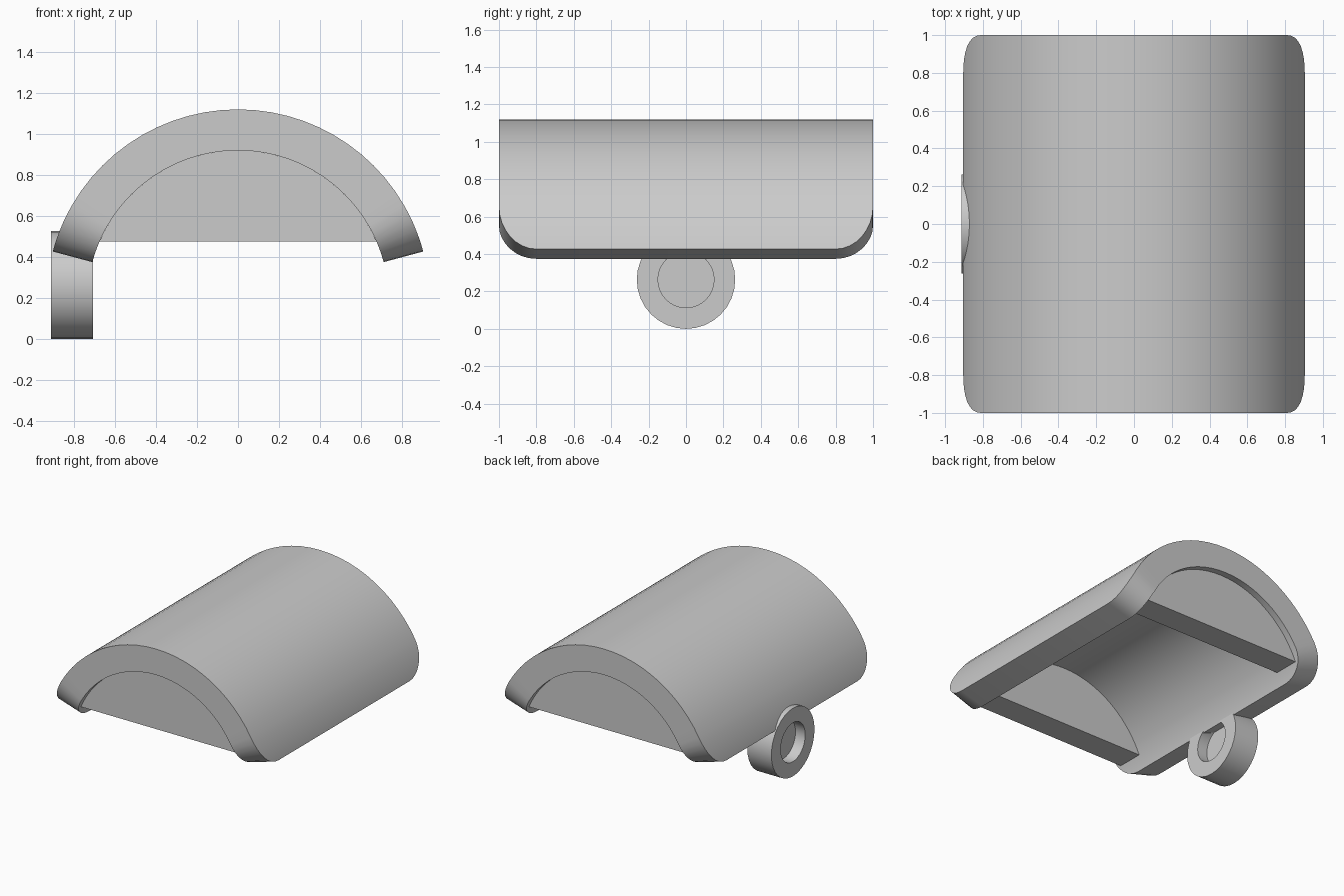
import bpy, bmesh
from math import sin, cos, asin, pi, radians, sqrt

cube = bpy.data.objects.get("Cube")
if cube:
    bpy.data.objects.remove(cube, do_unlink=True)

OUTER, INNER, AXIS_Z = 0.936, 0.736, 0.184   # arch radii and centre height
START, CORNER = radians(15), radians(15)     # arch end angle, corner sweep

grey = bpy.data.materials.new("plain_grey")
grey.use_nodes = True
grey.diffuse_color = (0.6, 0.6, 0.6, 1)
grey.node_tree.nodes["Principled BSDF"].inputs["Base Color"].default_value = (0.6, 0.6, 0.6, 1)


def loft(name, rings):
    """Skin a row of closed rings and cap both ends."""
    bm = bmesh.new()
    rows = [[bm.verts.new(p) for p in ring] for ring in rings]
    n = len(rows[0])
    for a, b in zip(rows, rows[1:]):
        for i in range(n):
            j = (i + 1) % n
            bm.faces.new((a[i], a[j], b[j], b[i]))
    bm.faces.new(rows[0])
    bm.faces.new(rows[-1])
    bmesh.ops.recalc_face_normals(bm, faces=bm.faces)
    mesh = bpy.data.meshes.new(name)
    bm.to_mesh(mesh)
    bm.free()
    mesh.materials.append(grey)
    obj = bpy.data.objects.new(name, mesh)
    bpy.context.collection.objects.link(obj)
    bpy.ops.object.select_all(action='DESELECT')
    obj.select_set(True)
    bpy.context.view_layer.objects.active = obj
    bpy.ops.object.shade_smooth_by_angle(angle=radians(30))
    return obj


def arc_point(radius, angle, y):
    return (radius * cos(angle), y, AXIS_Z + radius * sin(angle))


# Curved cover: a bent plate whose four corners are rounded
steps = 8
corner = [START + CORNER * (1 - cos(pi / 2 * i / steps)) for i in range(steps)]
middle = [START + CORNER + (pi - 2 * (START + CORNER)) * i / 24 for i in range(25)]
angles = corner + middle + [pi - a for a in reversed(corner)]
slices = []
for a in angles:
    edge = min(a, pi - a) - START
    u = max(0, 1 - edge / CORNER)
    h = 0.8 + 0.2 * sqrt(max(0, 1 - u * u))
    slices.append([arc_point(OUTER, a, -h), arc_point(OUTER, a, h),
                   arc_point(INNER, a, h), arc_point(INNER, a, -h)])
loft("curved_cover", slices)

# Bulkheads: thick segments closing both ends under the cover
low = asin((0.474 - AXIS_Z) / INNER)
sweep = [low + (pi - 2 * low) * i / 32 for i in range(33)]
for name, side in (("front_bulkhead", -1), ("back_bulkhead", 1)):
    loft(name, [[arc_point(INNER, a, side * y) for a in sweep] for y in (0.95, 0.75)])

# Wheel: rim with a thin recessed web, on the right side
profile = [(-0.02, 0.15), (-0.103, 0.15), (-0.103, 0.263),
           (0.103, 0.263), (0.103, 0.15), (0.02, 0.15)]
turns = [2 * pi * i / 32 for i in range(32)]
wheel = loft("side_wheel", [[(x, r * cos(t), r * sin(t)) for t in turns] for x, r in profile])
wheel.location = (-0.81, 0, 0.263)
